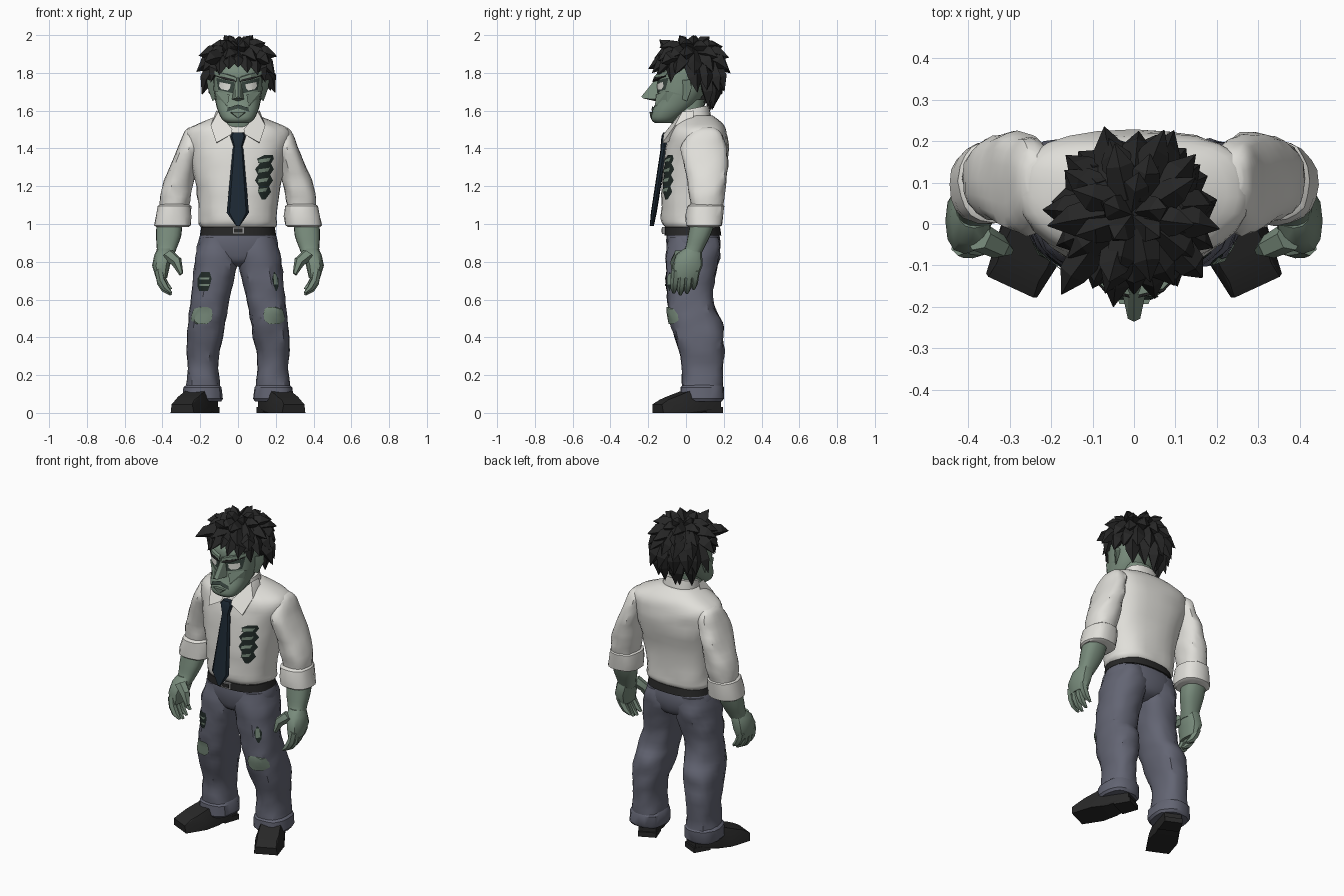
import bpy, bmesh, math, random
from mathutils import Vector, noise
from mathutils.bvhtree import BVHTree

random.seed(7)
if "Cube" in bpy.data.objects:
    bpy.data.objects.remove(bpy.data.objects["Cube"])


def material(name, r, g, b):
    m = bpy.data.materials.new(name)
    m.use_nodes = True
    m.diffuse_color = (r, g, b, 1)
    m.node_tree.nodes["Principled BSDF"].inputs["Base Color"].default_value = (r, g, b, 1)
    return m


SHIRT = material("shirt white", .75, .74, .7)
PANTS = material("trouser grey blue", .125, .13, .172)
SKIN = material("skin green", .19, .262, .202)
SHADE = material("dark skin green", .04, .06, .05)
HAIR = material("hair black", .02, .02, .02)
LEATHER = material("leather black", .021, .021, .021)
TIE = material("tie navy", .012, .022, .034)
EYE = material("eye white", .75, .75, .7)
METAL = material("buckle grey", .3, .3, .3)
WOUND = material("wound dark", .015, .024, .021)


def finish(bm, name, mat, angle=35, face_front=False):
    bmesh.ops.delete(bm, geom=[v for v in bm.verts if not v.link_faces], context='VERTS')
    bmesh.ops.recalc_face_normals(bm, faces=bm.faces[:])
    bm.normal_update()
    bm.faces.ensure_lookup_table()
    if face_front and bm.faces[0].normal.y > 0:
        bmesh.ops.reverse_faces(bm, faces=bm.faces[:])
    tree = BVHTree.FromBMesh(bm)
    me = bpy.data.meshes.new(name)
    bm.to_mesh(me)
    bm.free()
    me.materials.append(mat)
    if angle:
        me.shade_smooth()
        me.set_sharp_from_angle(angle=math.radians(angle))
    bpy.context.scene.collection.objects.link(bpy.data.objects.new(name, me))
    return tree


def spline(rows, steps):
    """Pass a smooth curve through the given rows of numbers."""
    out = []
    for i in range(len(rows) - 1):
        a, b, c, d = rows[max(i - 1, 0)], rows[i], rows[i + 1], rows[min(i + 2, len(rows) - 1)]
        for k in range(steps):
            t = k / steps
            out.append([q + .5 * t * (r - p + t * (2 * p - 5 * q + 4 * r - w + t * (3 * (q - r) + w - p)))
                        for p, q, r, w in zip(a, b, c, d)])
    return out + [rows[-1]]


def loft(name, rings, mat, s=1, segs=20, steps=3, power=2.4, taper=0, wrinkle=0, tilt=0):
    """Skin rounded sections given as (z, x0, x1, y0, y1)."""
    bm, loops = bmesh.new(), []
    for z, x0, x1, y0, y1 in spline(rings, steps):
        loop = []
        for k in range(segs):
            a = math.tau * k / segs
            c, d = math.cos(a), math.sin(a)
            u = math.copysign(abs(c) ** (2 / power), c)
            w = math.copysign(abs(d) ** (2 / power), d)
            u *= 1 + taper * w
            n = 1 + wrinkle * noise.noise(Vector((u * 2 + s, w * 2, z * 14)))
            x, y = (x0 + x1 + (x1 - x0) * u * n) / 2, (y0 + y1 + (y1 - y0) * w * n) / 2
            loop.append(bm.verts.new((s * x, y, z + tilt * y)))
        loops.append(loop)
    for a, b in zip(loops, loops[1:]):
        for k in range(segs):
            bm.faces.new((a[k], a[(k + 1) % segs], b[(k + 1) % segs], b[k]))
    bm.faces.new(loops[0])
    bm.faces.new(loops[-1])
    return finish(bm, name, mat)


def hull(name, points, mat, s=1, angle=25):
    bm = bmesh.new()
    for x, y, z in points:
        bm.verts.new((s * x, y, z))
    bmesh.ops.convex_hull(bm, input=bm.verts[:])
    return finish(bm, name, mat, angle)


def tube(bm, points, sides):
    """Tapered limb through (position, radius) pairs."""
    q = (points[-1][0] - points[0][0]).to_track_quat('Z', 'Y')
    loops = [[bm.verts.new(p + q @ Vector((r * math.cos(math.tau * k / sides),
                                            r * math.sin(math.tau * k / sides), 0)))
              for k in range(sides)] for p, r in points]
    for a, b in zip(loops, loops[1:]):
        for k in range(sides):
            bm.faces.new((a[k], a[(k + 1) % sides], b[(k + 1) % sides], b[k]))
    bm.faces.new(loops[0])
    bm.faces.new(loops[-1])


def patch(name, tree, rows, mat, s=1, slant=0, lift=.005, cols=6):
    """Thin plate laid on the front of a part, rows are (z, x0, x1)."""
    bm, grid = bmesh.new(), []
    for z, x0, x1 in rows:
        line = []
        for k in range(cols + 1):
            x = x0 + (x1 - x0) * k / cols
            zz = z + slant * abs(x)
            hit = tree.ray_cast(Vector((s * x, -1, zz)), Vector((0, 1, 0)))[0]
            line.append(bm.verts.new((s * x, (hit.y if hit else -.1) - lift, zz)))
        grid.append(line)
    for a, b in zip(grid, grid[1:]):
        for k in range(cols):
            bm.faces.new((a[k], a[k + 1], b[k + 1], b[k]))
    finish(bm, name, mat, 35, True)


# Shirt body, collar and tie
shirt = loft("shirt_body", [
    (.975, -.185, .185, -.1, .17), (1.0, -.205, .205, -.125, .185), (1.05, -.205, .205, -.13, .185),
    (1.2, -.222, .222, -.13, .195), (1.35, -.255, .255, -.115, .222), (1.44, -.278, .278, -.1, .226),
    (1.5, -.268, .268, -.08, .212), (1.54, -.19, .19, -.06, .185), (1.575, -.1, .1, -.035, .14)],
    SHIRT, segs=28, taper=.1, wrinkle=.05)
loft("collar_band", [(1.53, -.11, .11, -.05, .135), (1.605, -.1, .1, -.035, .122)], SHIRT, steps=1, tilt=.2)
loft("tie", [(.99, -.01, .01, -.192, -.17), (1.06, -.06, .058, -.186, -.155), (1.395, -.028, .028, -.135, -.1),
             (1.41, -.024, .024, -.135, -.1), (1.465, -.042, .042, -.13, -.09), (1.485, -.03, .03, -.12, -.08)],
     TIE, segs=8, steps=1)

# Torn shirt with ribs showing
patch("shirt_tear", shirt, [(1.365, .14, .185), (1.345, .1, .19), (1.32, .115, .175), (1.29, .09, .19),
      (1.26, .105, .17), (1.23, .09, .185), (1.2, .11, .165), (1.17, .105, .175), (1.13, .125, .145)], WOUND)
for i in range(4):
    z = 1.325 - i * .052
    patch("rib_%d" % (i + 1), shirt, [(z, .11, .175 - i * .006), (z - .018, .105, .165 - i * .006)],
          SKIN, slant=.15, lift=.009)

# Trousers seat, belt and buckle
loft("trouser_seat", [(.775, -.05, .05, -.03, .1), (.8, -.13, .13, -.08, .155), (.85, -.2, .2, -.098, .178),
                      (.91, -.21, .21, -.105, .182), (.975, -.185, .185, -.1, .17)], PANTS, segs=24)
loft("belt", [(.94, -.202, .202, -.114, .187), (.985, -.194, .194, -.114, .18)], LEATHER, segs=28, steps=1)
hull("buckle", [(x, y, z) for x in (-.03, .035) for y in (-.126, -.1) for z in (.947, .983)], METAL)
hull("buckle_inset", [(x, y, z) for x in (-.02, .025) for y in (-.129, -.1) for z in (.954, .976)], LEATHER)

# Head and neck
loft("neck", [(1.45, -.085, .085, -.06, .1), (1.55, -.09, .09, -.08, .09), (1.66, -.085, .085, -.08, .1)], SKIN)
head = loft("head", [
    (1.535, -.06, .06, -.165, -.07), (1.555, -.085, .085, -.184, -.04), (1.6, -.107, .107, -.178, .02),
    (1.65, -.12, .12, -.158, .07), (1.7, -.128, .128, -.148, .1), (1.76, -.13, .13, -.15, .13),
    (1.82, -.128, .128, -.145, .15), (1.88, -.1, .1, -.09, .13), (1.92, -.05, .05, -.03, .08)], SKIN, segs=24)
hull("nose", [(0, -.155, 1.775), (-.014, -.14, 1.77), (.014, -.14, 1.77), (0, -.236, 1.675), (-.015, -.228, 1.665),
              (.015, -.228, 1.665), (-.032, -.15, 1.66), (.032, -.15, 1.66), (0, -.16, 1.65)], SKIN)
hull("lower_lip", [(-.05, -.15, 1.585), (.05, -.15, 1.585), (-.035, -.193, 1.592), (.035, -.193, 1.592),
                   (0, -.188, 1.56), (0, -.15, 1.598)], SKIN)
patch("mouth", head, [(1.632, -.055, .055), (1.612, -.06, .06)], SHADE, slant=-.3, lift=.008, cols=8)

# Hair: cap plus layered spiky locks
bm = bmesh.new()
bmesh.ops.create_icosphere(bm, subdivisions=2, radius=1)
for v in bm.verts:
    v.co = Vector((v.co.x * .145, .03 + v.co.y * .155, 1.85 + v.co.z * .1))
finish(bm, "hair_cap", HAIR, 0)
CROWN = Vector((0, .025, 1.82))


def hair_point(az, el, r, rz):
    """Azimuth is measured from the back of the head."""
    a, e = math.radians(az), math.radians(el)
    return CROWN + Vector((r * math.sin(a) * math.cos(e), r * math.cos(a) * math.cos(e), rz * math.sin(e)))


def lock(bm, a, c, width, bulge=.018):
    b = a.lerp(c, .5)
    b += (b - CROWN).normalized() * bulge
    tube(bm, [(a, width), (b, width * .72), (c, .001)], 4)


bm = bmesh.new()
# each row: count, azimuth span, root elevation, tip elevation, width
for count, span, root, tip, width in ((5, 62, -8, -54, .052), (8, 96, 20, -26, .052), (9, 125, 42, -6, .052),
                                      (10, 180, 55, 18, .05), (8, 180, 68, 42, .045), (5, 180, 75, 66, .04)):
    for i in range(count):
        az = -span + 2 * span * (i + .5) / count + random.uniform(-6, 6)
        el = tip + random.uniform(-5, 5)
        reach = random.uniform(.198, .228)
        lock(bm, hair_point(az, root, .115, .105),
             hair_point(az + random.uniform(-9, 9), el, reach, .265 if el < -15 else .192), width)
# front tufts and fringe
for x, y, z in ((-.175, -.17, 1.86), (.165, -.13, 1.85), (-.05, -.2, 1.82), (.05, -.18, 1.8), (-.06, -.14, 1.975),
                (-.1, -.155, 1.79), (.105, -.15, 1.79), (-.145, -.08, 1.75), (.145, -.08, 1.75), (0, -.17, 1.83)):
    lock(bm, Vector((x * .5, -.04, 1.885)), Vector((x, y, z)), .048, .025)
finish(bm, "hair_locks", HAIR, 0)

for side, s in (("left", 1), ("right", -1)):
    # Face features
    hull(side + "_ear", [(.12, -.03, 1.76), (.12, -.02, 1.66), (.165, .02, 1.765), (.16, .03, 1.72),
                         (.135, .005, 1.65), (.12, .03, 1.74)], SKIN, s)
    hull(side + "_cheek", [(.045, -.158, 1.685), (.122, -.1, 1.705), (.105, -.1, 1.62), (.055, -.165, 1.625),
                           (.128, -.02, 1.685)], SKIN, s)
    patch(side + "_eye_socket", head, [(1.745, .02, .115), (1.685, .028, .105)], SHADE, s, .25, .004)
    patch(side + "_eye", head, [(1.732, .04, .098), (1.71, .042, .1), (1.696, .055, .09)], EYE, s, .2, .008)
    hull(side + "_brow", [(.008, -.172, 1.755), (.008, -.172, 1.775), (.07, -.158, 1.77), (.07, -.156, 1.795),
                          (.125, -.1, 1.79), (.125, -.1, 1.81), (.03, -.12, 1.79)], SKIN, s)
    hull(side + "_eyebrow", [(.01, -.178, 1.752), (.07, -.164, 1.764), (.128, -.104, 1.786),
                             (.07, -.162, 1.778), (.04, -.12, 1.765), (.02, -.175, 1.765)], HAIR, s)
    hull(side + "_collar_flap", [(.105, -.02, 1.595), (.03, -.1, 1.5), (.035, -.118, 1.475), (.115, -.124, 1.43),
                                 (.145, -.06, 1.52), (.11, -.1, 1.43), (.115, .04, 1.6), (.13, .04, 1.55)], SHIRT, s)

    # Sleeve, rolled cuff and forearm
    loft(side + "_sleeve", [
        (1.06, .27, .41, .03, .185), (1.12, .256, .414, .02, .2), (1.2, .238, .402, .01, .212),
        (1.3, .222, .362, -.008, .22), (1.4, .2, .32, -.025, .214), (1.46, .19, .298, 0, .2),
        (1.495, .195, .28, .04, .175), (1.51, .2, .26, .07, .15)], SHIRT, s, wrinkle=.1)
    loft(side + "_cuff", [(.985, .262, .435, .01, .175), (.993, .25, .445, 0, .19), (1.04, .246, .436, 0, .195),
                          (1.095, .25, .424, .005, .202), (1.105, .265, .41, .02, .19)], SHIRT, s, steps=1, wrinkle=.08)
    loft(side + "_forearm", [(.82, .345, .435, -.035, .07), (.87, .325, .43, -.005, .095),
                             (.94, .3, .434, .01, .13), (1.02, .295, .43, .025, .16)], SKIN, s)
    # Hand with curled fingers and thumb
    loft(side + "_palm", [(.715, .375, .435, -.068, .062), (.78, .36, .455, -.072, .088),
                          (.84, .342, .442, -.05, .085), (.87, .345, .425, -.01, .08)], SKIN, s, segs=12, steps=1)
    bm = bmesh.new()
    for i in range(4):
        y, drop = -.053 + i * .035, (.01, 0, .008, .03)[i]
        tube(bm, [(Vector((s * .42, y, .76)), .024), (Vector((s * .408, y - .006, .69 + drop)), .023),
                  (Vector((s * .385, y - .01, .65 + drop)), .02), (Vector((s * .355, y - .012, .625 + drop)), .008)], 6)
    tube(bm, [(Vector((s * .375, -.03, .84)), .036), (Vector((s * .325, -.055, .8)), .03),
              (Vector((s * .3, -.065, .735)), .012)], 6)
    finish(bm, side + "_fingers", SKIN)

    # Trouser leg with hem
    leg = loft(side + "_trouser_leg", [
        (.12, .093, .28, -.022, .196), (.2, .102, .268, -.02, .195), (.3, .1, .27, -.03, .2),
        (.4, .08, .272, -.06, .2), (.48, .065, .265, -.085, .193), (.55, .055, .255, -.095, .155),
        (.65, .035, .245, -.1, .142), (.75, .01, .235, -.105, .162), (.85, -.01, .222, -.105, .18),
        (.93, 0, .2, -.09, .17)], PANTS, s, wrinkle=.1)
    loft(side + "_hem", [(.06, .09, .285, -.02, .19), (.075, .08, .294, -.032, .2), (.135, .086, .288, -.03, .2),
                         (.15, .1, .272, -.015, .19)], PANTS, s, steps=1, wrinkle=.1)

    # Torn knees and thighs
    patch(side + "_knee_tear", leg, [(.56, .16, .2), (.55, .14, .235), (.52, .135, .245), (.49, .14, .25),
                                     (.47, .165, .22)], SKIN, s, lift=.008)
    inner, outer = ((.18, .215) if s > 0 else (.14, .215))
    patch(side + "_thigh_tear", leg, [(.745, inner + .01, outer - .02), (.71, inner, outer),
                                      (.67, inner + .01, outer), (.645, inner + .02, outer - .01)], WOUND, s)
    if s > 0:
        patch("left_thigh_skin", leg, [(.735, .187, .203), (.68, .192, .212)], SKIN, s, lift=.009)
    else:
        for i, z in enumerate((.718, .683)):
            patch("right_thigh_skin_%d" % (i + 1), leg, [(z, .15, .205), (z - .012, .155, .205)], SKIN, s, lift=.009)

    # Shoe laid out along a turned-out axis
    def shoe(part, rows):
        hull(side + part, [(.15 + .42 * u + .907 * w * f, .165 - .907 * u + .42 * w * f, z)
                           for u, w, z in rows for f in (-1, 1)], LEATHER, s)
    shoe("_shoe_upper", [(0, .05, .028), (0, .05, .1), (.16, .055, .125), (.13, .065, 0), (.22, .085, 0),
                         (.22, .082, .04), (.27, .06, .085), (.345, .068, 0), (.35, .06, .045), (.31, .055, .07)])
    shoe("_shoe_heel", [(-.01, .052, 0), (-.01, .052, .03), (.09, .062, 0), (.09, .062, .03)])
